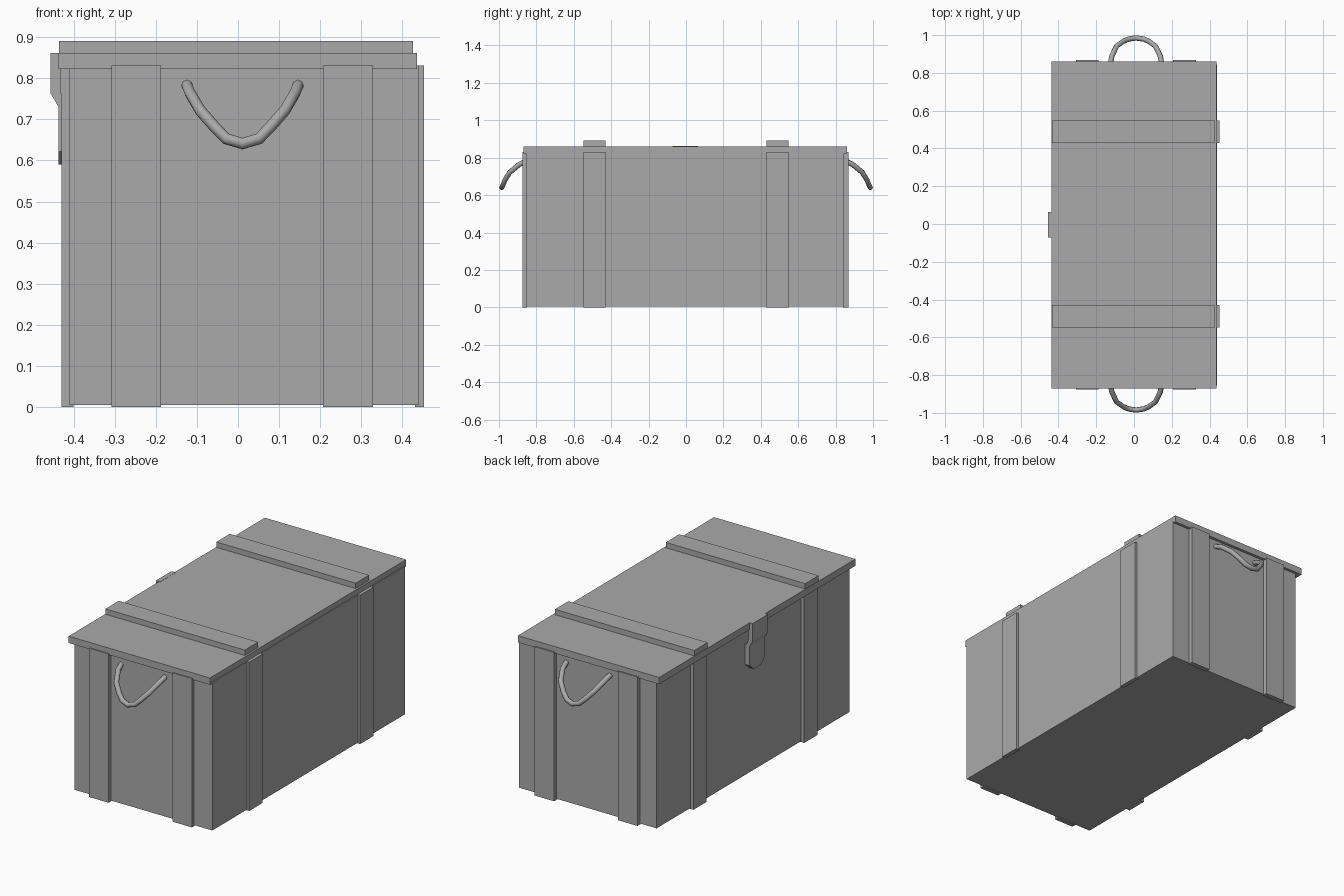
import bpy
import bmesh
from mathutils import Vector

if "Cube" in bpy.data.objects:
    bpy.data.objects.remove(bpy.data.objects["Cube"], do_unlink=True)

grey = bpy.data.materials.new("neutral grey")
grey.use_nodes = True
grey.diffuse_color = (0.4, 0.4, 0.4, 1)
grey.node_tree.nodes["Principled BSDF"].inputs["Base Color"].default_value = (0.4, 0.4, 0.4, 1)


def finish(name, bm):
    bmesh.ops.recalc_face_normals(bm, faces=bm.faces)
    mesh = bpy.data.meshes.new(name)
    bm.to_mesh(mesh)
    bm.free()
    mesh.materials.append(grey)
    obj = bpy.data.objects.new(name, mesh)
    bpy.context.collection.objects.link(obj)
    return obj


def box(name, x, y, z):
    """Box from its (low, high) range on each axis."""
    bm = bmesh.new()
    bmesh.ops.create_cube(bm, size=1)
    for v in bm.verts:
        v.co = Vector([(lo + hi) / 2 + c * (hi - lo) for c, (lo, hi) in zip(v.co, (x, y, z))])
    return finish(name, bm)


def prism(name, points, offset):
    """Flat outline pushed along an offset."""
    bm = bmesh.new()
    face = bm.faces.new([bm.verts.new(p) for p in points])
    result = bmesh.ops.extrude_face_region(bm, geom=[face])
    moved = [g for g in result["geom"] if isinstance(g, bmesh.types.BMVert)]
    bmesh.ops.translate(bm, verts=moved, vec=offset)
    return finish(name, bm)


# Chest body and lid
RIM = 0.831
box("chest_body", (-0.41, 0.44), (-0.855, 0.845), (0.005, RIM))
box("lid", (-0.437, 0.436), (-0.87, 0.861), (0.823, 0.861))

# Battens on the lid and down both long sides
for label, y in (("front", (-0.548, -0.43)), ("back", (0.43, 0.548))):
    box(label + "_lid_batten", (-0.435, 0.426), y, (0.855, 0.891))
    box(label + "_right_side_batten", (-0.429, -0.4), y, (0, RIM))
    box(label + "_left_side_batten", (0.43, 0.453), y, (0, RIM))

# Battens on both ends
for label, x in (("right", (-0.308, -0.187)), ("left", (0.207, 0.328))):
    box("front_end_batten_" + label, x, (-0.875, -0.85), (0, RIM))
    box("back_end_batten_" + label, x, (0.84, 0.868), (0, RIM))

# Latch: cranked upper hasp and a plate with clipped lower corners
hasp = [(-0.43, 0.862), (-0.456, 0.862), (-0.456, 0.763), (-0.437, 0.731), (-0.415, 0.731), (-0.43, 0.763)]
prism("latch_hasp", [(x, -0.072, z) for x, z in hasp], (0, 0.136, 0))
plate = [(-0.072, 0.735), (-0.072, 0.622), (-0.035, 0.59), (0.027, 0.59), (0.064, 0.622), (0.064, 0.735)]
prism("latch_plate", [(-0.437, y, z) for y, z in plate], (0.03, 0, 0))

# Rope handles drooping from both ends
half = [(0.136, 0.845, 0.785), (0.128, 0.89, 0.765), (0.103, 0.942, 0.722),
        (0.068, 0.967, 0.682), (0.04, 0.979, 0.653)]
path = [(-x, y, z) for x, y, z in half] + [(0, 0.985, 0.641)] + half[::-1]
for label, side in (("front", -1), ("back", 1)):
    curve = bpy.data.curves.new(label + "_handle", "CURVE")
    curve.dimensions = "3D"
    curve.bevel_depth = 0.014
    curve.bevel_resolution = 2
    curve.use_fill_caps = True
    spline = curve.splines.new("POLY")
    spline.points.add(len(path) - 1)
    for point, (x, y, z) in zip(spline.points, path):
        point.co = (x + 0.011, side * y, z, 1)
    spline.use_smooth = True
    curve.materials.append(grey)
    handle = bpy.data.objects.new(label + "_handle", curve)
    bpy.context.collection.objects.link(handle)
